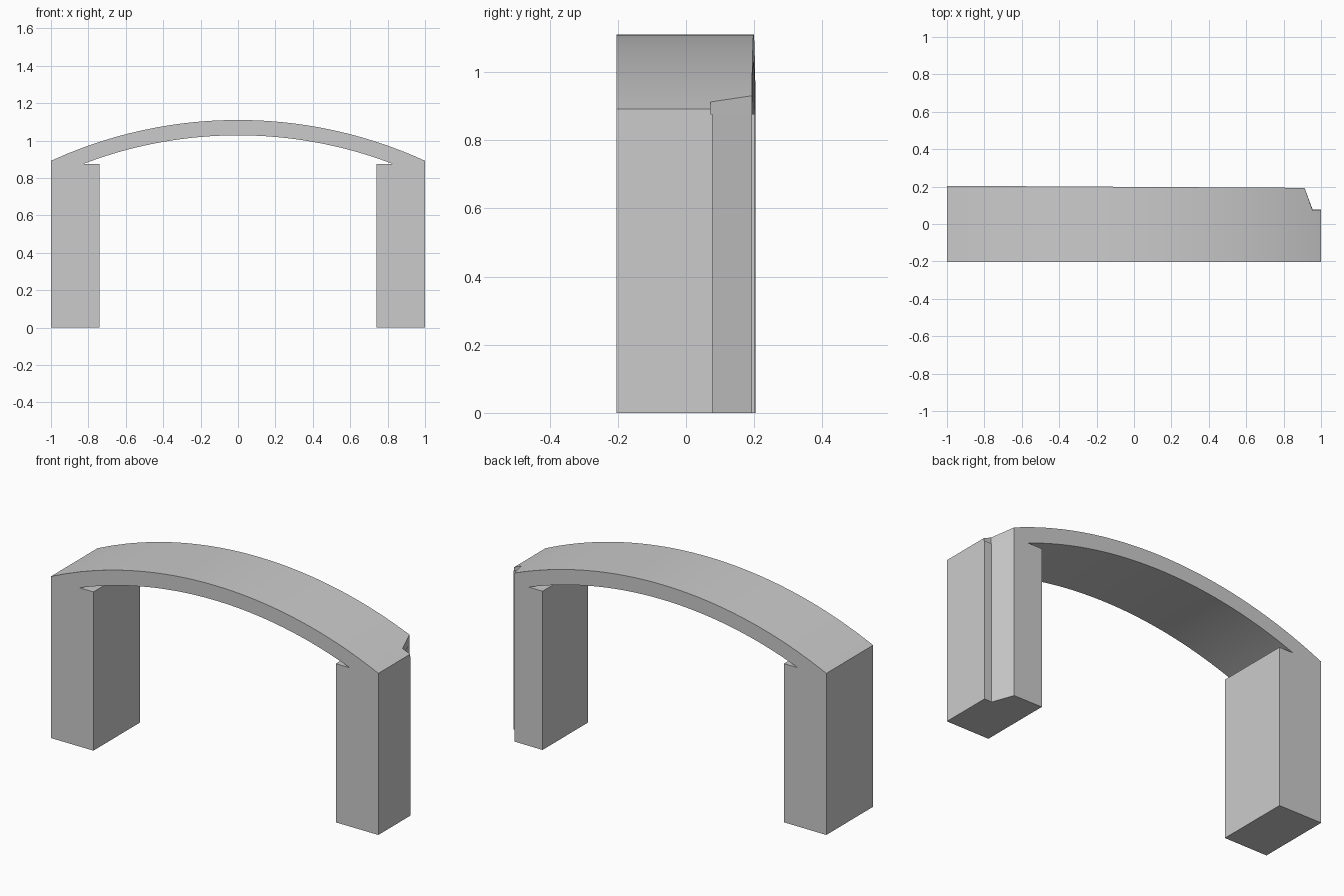
import bpy, bmesh, math

if "Cube" in bpy.data.objects:
    bpy.data.objects.remove(bpy.data.objects["Cube"])

FRONT = -0.204
PILLAR_TOP = 0.876
NOTCH_TOP, NOTCH_END = 0.912, 0.955   # x range of the slanted notch face


def add_object(name, bm):
    bmesh.ops.recalc_face_normals(bm, faces=bm.faces)
    mesh = bpy.data.meshes.new(name)
    bm.to_mesh(mesh)
    bm.free()
    obj = bpy.data.objects.new(name, mesh)
    bpy.context.collection.objects.link(obj)
    return obj


def loft(name, rings):
    """Bridge equal-sized closed rings and cap both ends."""
    bm = bmesh.new()
    rows = [[bm.verts.new(p) for p in ring] for ring in rings]
    n = len(rows[0])
    for a, b in zip(rows, rows[1:]):
        for i in range(n):
            j = (i + 1) % n
            bm.faces.new((a[i], a[j], b[j], b[i]))
    bm.faces.new(rows[0])
    bm.faces.new(rows[-1])
    return add_object(name, bm)


def back(x, notch):
    """Slightly tapering rear face with the notch at the right corner."""
    y = 0.1985 - 0.0058 * x
    if x > NOTCH_TOP:
        y_start = 0.1985 - 0.0058 * NOTCH_TOP
        t = min(1, (x - NOTCH_TOP) / (NOTCH_END - NOTCH_TOP))
        y = y_start + (notch - y_start) * t
    return y


def arc(x, half_span, rise, top):
    r = (half_span ** 2 + rise ** 2) / (2 * rise)
    return top - r + math.sqrt(r * r - x * x)


# Pillars: plan outlines extruded upward
for name, xs in (("left_pillar", (-1, -0.74)),
                 ("right_pillar", (0.74, NOTCH_TOP, NOTCH_END, 1))):
    plan = [(xs[0], FRONT), (xs[-1], FRONT)]
    plan += [(x, back(x, 0.077)) for x in reversed(xs)]
    loft(name, [[(x, y, z) for x, y in plan] for z in (0, PILLAR_TOP)])

# Arched beam: cross-sections along x, flat underneath where it meets the pillars
INNER = 0.825
xs = [-1, -0.91] + [-INNER + 2 * INNER * i / 48 for i in range(49)]
xs += [0.87, NOTCH_TOP, NOTCH_END, 1]
rings = []
for x in xs:
    y = back(x, 0.072)
    top = arc(x, 1.0, 0.218, 1.11)
    low = arc(x, INNER, 1.028 - PILLAR_TOP, 1.028) if abs(x) < INNER else PILLAR_TOP
    rings.append([(x, FRONT, low), (x, y, low), (x, y, top), (x, FRONT, top)])
beam = loft("arched_beam", rings)

# Smooth the curved surfaces only
bpy.context.view_layer.objects.active = beam
beam.select_set(True)
bpy.ops.object.shade_smooth_by_angle(angle=math.radians(8))
